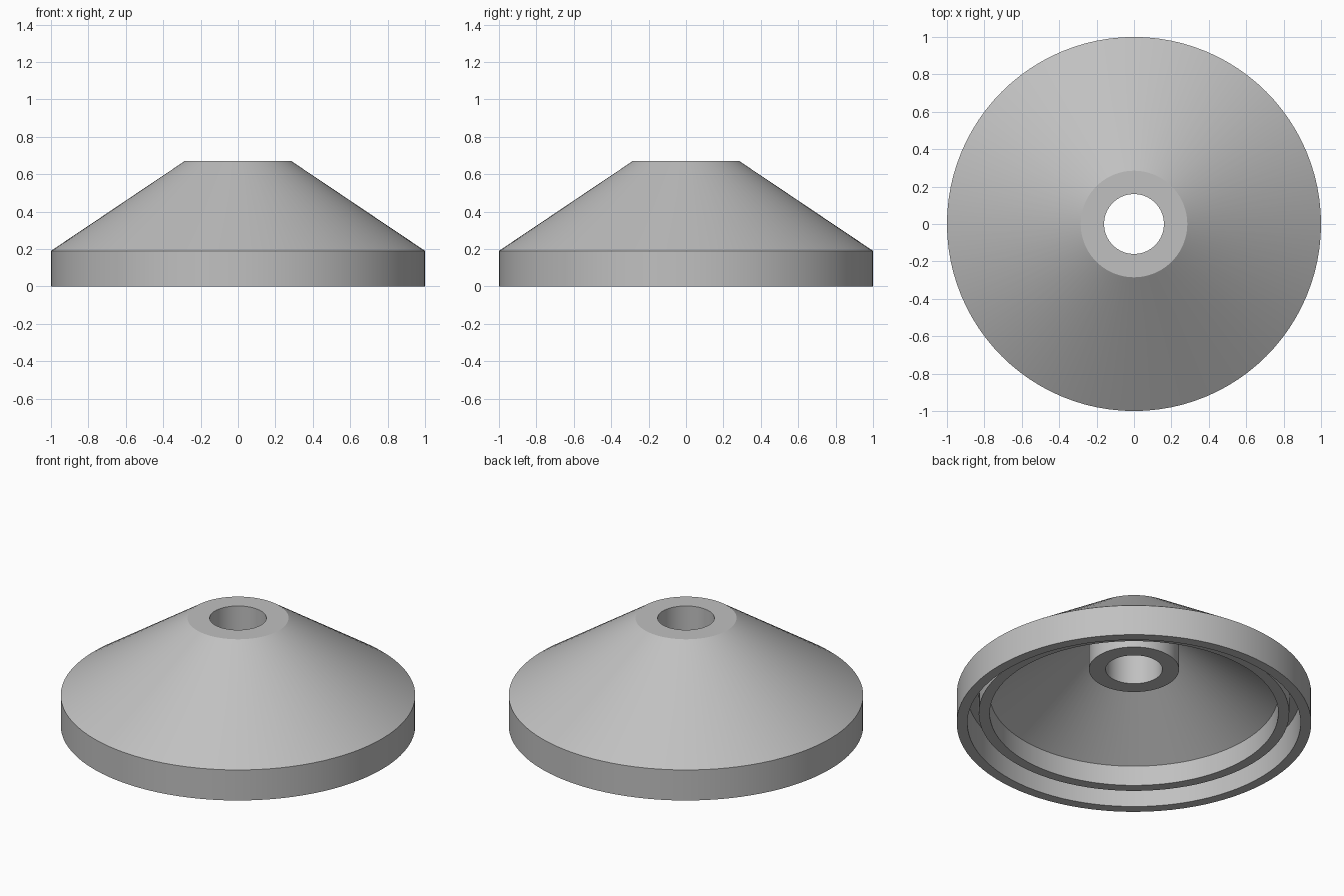
import bpy
import bmesh
import math

cube = bpy.data.objects.get("Cube")
if cube:
    bpy.data.objects.remove(cube, do_unlink=True)

SEGMENTS = 96

# Plain grey finish
grey = bpy.data.materials.new("plain_grey")
grey.use_nodes = True
colour = (0.53, 0.53, 0.53, 1.0)
grey.diffuse_color = colour
grey.node_tree.nodes["Principled BSDF"].inputs["Base Color"].default_value = colour


def lathe(name, profile, material):
    """Revolve a closed (radius, height) profile around z."""
    bm = bmesh.new()
    verts = [bm.verts.new((r, 0, z)) for r, z in profile]
    edges = [bm.edges.new((v, verts[(i + 1) % len(verts)]))
             for i, v in enumerate(verts)]
    bmesh.ops.spin(bm, geom=verts + edges, cent=(0, 0, 0), axis=(0, 0, 1),
                   angle=math.tau, steps=SEGMENTS, use_duplicate=False)
    bmesh.ops.remove_doubles(bm, verts=bm.verts[:], dist=0.0001)
    bmesh.ops.recalc_face_normals(bm, faces=bm.faces[:])
    mesh = bpy.data.meshes.new(name)
    bm.to_mesh(mesh)
    bm.free()
    mesh.materials.append(material)
    obj = bpy.data.objects.new(name, mesh)
    bpy.context.collection.objects.link(obj)
    bpy.ops.object.select_all(action='DESELECT')
    obj.select_set(True)
    bpy.context.view_layer.objects.active = obj
    bpy.ops.object.shade_smooth_by_angle(angle=math.radians(25))
    return obj


# Hollow conical cover: outer skirt, groove, inner lip, hollow cone, bored hub
lathe("conical_cover", [
    (0.16, 0.67), (0.285, 0.67), (1.0, 0.19),   # top land and sloped shell
    (1.0, 0.0), (0.94, 0.0), (0.94, 0.19),      # outer skirt
    (0.876, 0.19), (0.876, 0.065),              # groove ceiling and lip
    (0.814, 0.065), (0.814, 0.19),              # inner lip
    (0.254, 0.566), (0.254, 0.35),              # hollow cone and hub wall
    (0.16, 0.35),                               # hub foot and bore
], grey)
